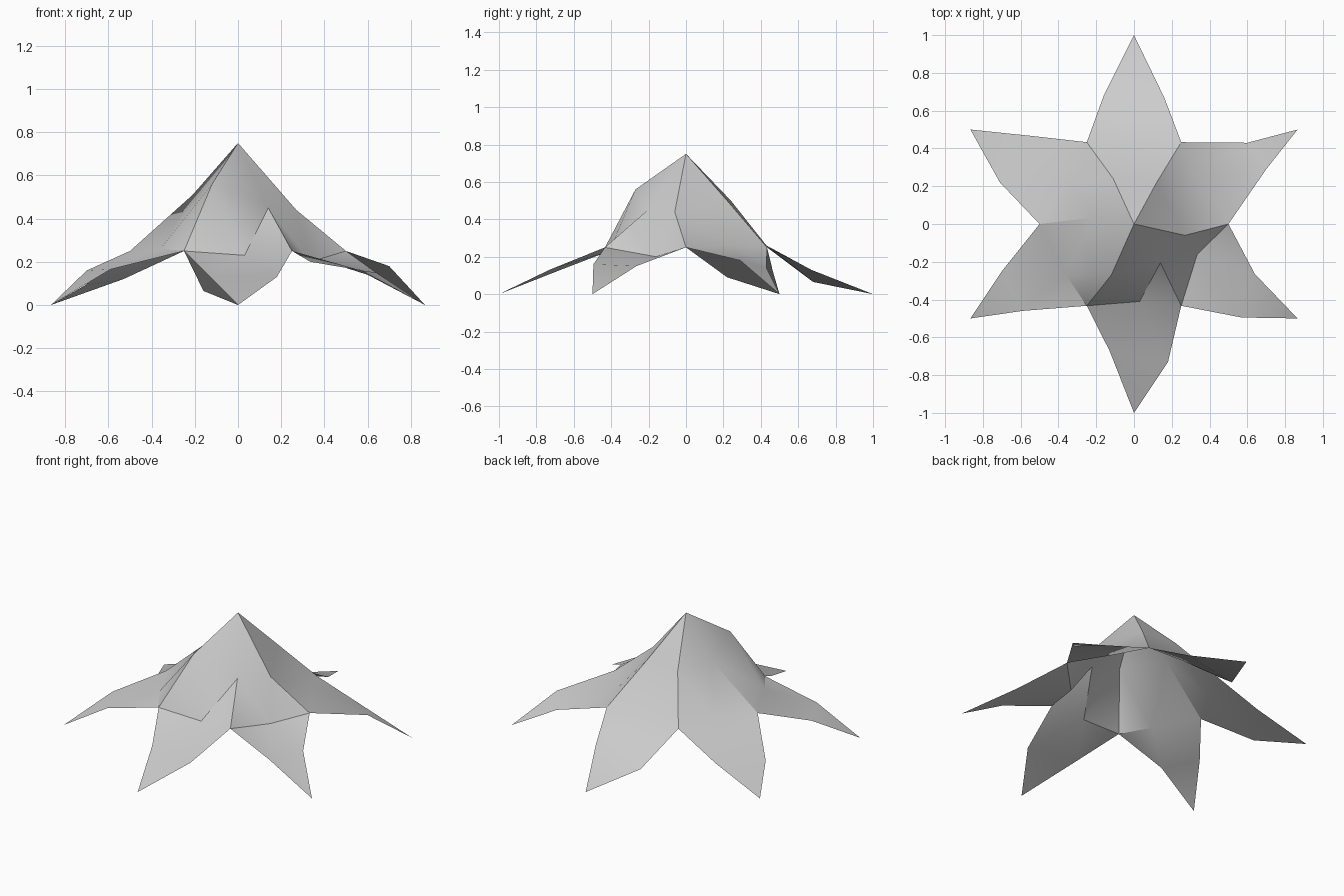
import bpy
import bmesh
import math

if "Cube" in bpy.data.objects:
    bpy.data.objects.remove(bpy.data.objects["Cube"])

grey = bpy.data.materials.new("pale_grey")
grey.diffuse_color = (0.6, 0.6, 0.6, 1.0)
grey.use_nodes = True
grey.node_tree.nodes["Principled BSDF"].inputs["Base Color"].default_value = grey.diffuse_color


def polar(radius, degrees, z):
    a = math.radians(degrees)
    return (radius * math.cos(a), radius * math.sin(a), z)


# Irregular midpoints of each fold, listed counter-clockwise from +x
ridge_mid = [(0.27, -0.06, 0.44), (0.12, 0.22, 0.50), (-0.11, 0.24, 0.50),
             (-0.21, 0.035, 0.51), (-0.12, -0.27, 0.56), (0.14, -0.205, 0.45)]
rim_mid = [(0.33, 0.25, 0.26), (0.0, 0.43, 0.26), (-0.36, 0.22, 0.26),
           (-0.36, -0.27, 0.26), (0.03, -0.41, 0.23), (0.335, -0.16, 0.20)]
petal_first = [(0.70, 0.29, 0.18), (0.16, 0.67, 0.13), (-0.53, 0.465, 0.12),
               (-0.70, -0.25, 0.16), (-0.13, -0.67, 0.13), (0.57, -0.495, 0.16)]
petal_second = [(0.60, 0.43, 0.14), (-0.16, 0.68, 0.065), (-0.71, 0.22, 0.09),
                (-0.59, -0.46, 0.165), (0.18, -0.73, 0.13), (0.64, -0.265, 0.15)]

bm = bmesh.new()
apex = bm.verts.new((0, 0, 0.75))
rim = [bm.verts.new(polar(0.5, 60 * i, 0.25)) for i in range(6)]
tip = [bm.verts.new(polar(1.0, 60 * i + 30, 0.0)) for i in range(6)]
ridge, rim_m, first, second = ([bm.verts.new(p) for p in pts] for pts in
                               (ridge_mid, rim_mid, petal_first, petal_second))


def split_triangle(a, b, c, ab, bc, ca):
    """One panel split into four at its edge midpoints."""
    for tri in ((a, ab, ca), (ab, b, bc), (ca, bc, c), (ab, bc, ca)):
        bm.faces.new(tri)


for i in range(6):
    j = (i + 1) % 6
    # Peaked centre panel, then the petal outside it
    split_triangle(apex, rim[i], rim[j], ridge[i], rim_m[i], ridge[j])
    split_triangle(rim[i], tip[i], rim[j], first[i], second[i], rim_m[i])

mesh = bpy.data.meshes.new("star_canopy")
bm.to_mesh(mesh)
bm.free()
mesh.materials.append(grey)
canopy = bpy.data.objects.new("star_canopy", mesh)
bpy.context.collection.objects.link(canopy)

# Soft folds, with the strongest creases kept sharp
bpy.context.view_layer.objects.active = canopy
canopy.select_set(True)
bpy.ops.object.shade_smooth_by_angle(angle=math.radians(30))
